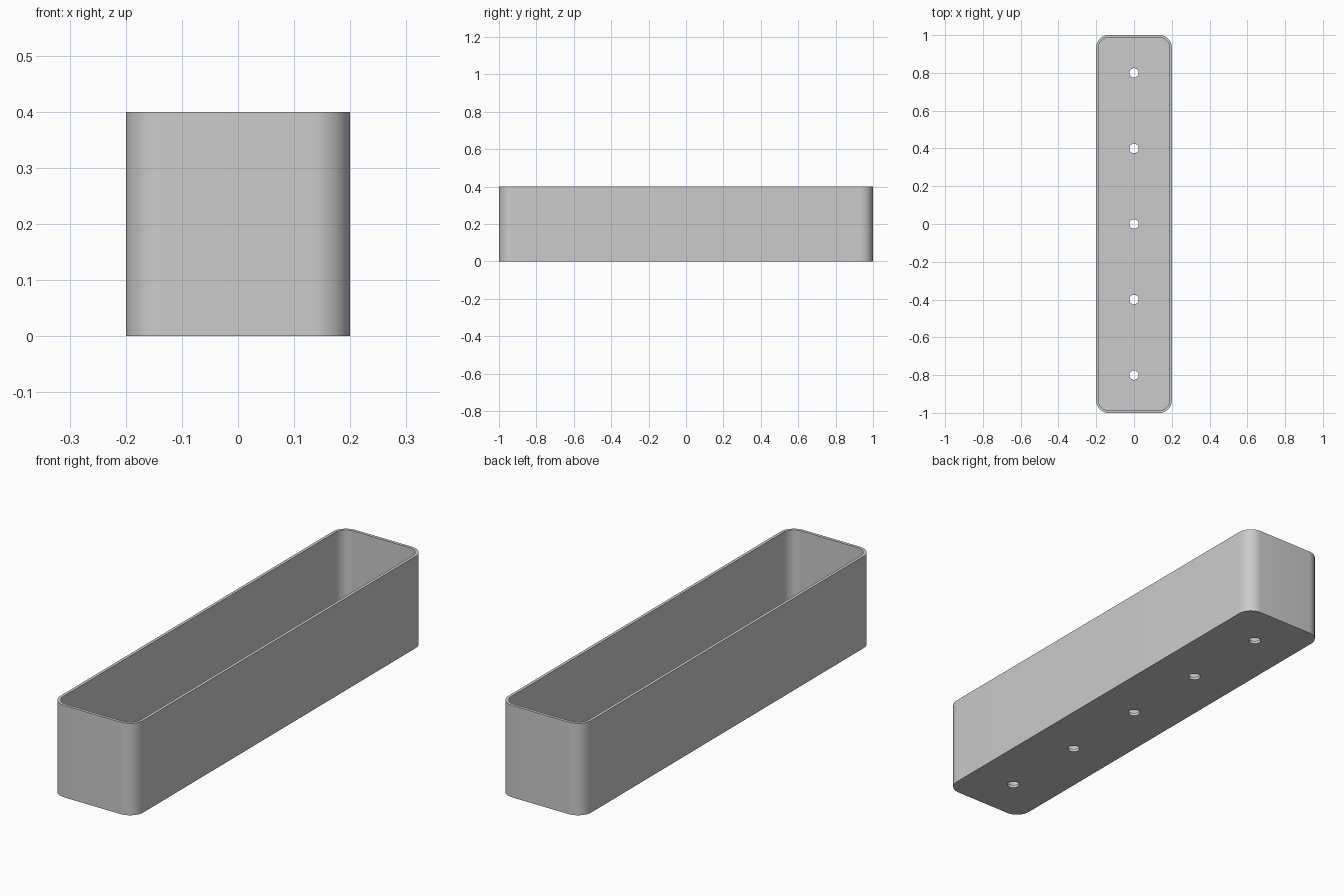
import bpy
import bmesh
from math import cos, sin, pi, radians

cube = bpy.data.objects.get("Cube")
if cube:
    bpy.data.objects.remove(cube, do_unlink=True)

WIDTH, LENGTH, HEIGHT = 0.4, 2.0, 0.4
WALL, FLOOR = 0.013, 0.013
CORNER, CORNER_STEPS = 0.065, 12
HOLE_RADIUS, HOLE_SIDES, HOLE_COUNT, HOLE_GAP = 0.025, 32, 5, 0.4

grey = bpy.data.materials.new("plain grey")
grey.use_nodes = True
colour = (0.6, 0.6, 0.6, 1)
grey.diffuse_color = colour
grey.node_tree.nodes["Principled BSDF"].inputs["Base Color"].default_value = colour

bm = bmesh.new()


def loop(points, z):
    """Closed ring of vertices at one height."""
    return [bm.verts.new((x, y, z)) for x, y in points]


def rounded_rectangle(inset):
    hx, hy, r = WIDTH / 2 - CORNER, LENGTH / 2 - CORNER, CORNER - inset
    points = []
    for quarter, (sx, sy) in enumerate([(1, 1), (-1, 1), (-1, -1), (1, -1)]):
        for i in range(CORNER_STEPS + 1):
            a = (quarter + i / CORNER_STEPS) * pi / 2
            points.append((sx * hx + r * cos(a), sy * hy + r * sin(a)))
    return points


def circle(y):
    turns = [2 * pi * i / HOLE_SIDES for i in range(HOLE_SIDES)]
    return [(HOLE_RADIUS * cos(a), y + HOLE_RADIUS * sin(a)) for a in turns]


def bridge(a, b):
    for i in range(len(a)):
        j = (i + 1) % len(a)
        bm.faces.new((a[i], a[j], b[j], b[i]))


def fill(rings):
    """Flat sheet bounded by the first ring and pierced by the others."""
    edges = []
    for ring in rings:
        for i, v in enumerate(ring):
            pair = (v, ring[(i + 1) % len(ring)])
            edges.append(bm.edges.get(pair) or bm.edges.new(pair))
    bmesh.ops.triangle_fill(bm, use_beauty=True, use_dissolve=False, edges=edges)


# Outer wall, rim and inner wall
outer, inner = rounded_rectangle(0), rounded_rectangle(WALL)
rings = [loop(outer, 0), loop(outer, HEIGHT), loop(inner, HEIGHT), loop(inner, FLOOR)]
for low, high in zip(rings, rings[1:]):
    bridge(low, high)

# Drain holes through the floor
under, over = [rings[0]], [rings[-1]]
for n in range(HOLE_COUNT):
    hole = circle((n - (HOLE_COUNT - 1) / 2) * HOLE_GAP)
    under.append(loop(hole, 0))
    over.append(loop(hole, FLOOR))
    bridge(under[-1], over[-1])

# Underside and inside of the floor
fill(under)
fill(over)
bmesh.ops.recalc_face_normals(bm, faces=bm.faces)

mesh = bpy.data.meshes.new("planter_box")
bm.to_mesh(mesh)
bm.free()
mesh.materials.append(grey)
box = bpy.data.objects.new("planter_box", mesh)
bpy.context.collection.objects.link(box)

bpy.ops.object.select_all(action="DESELECT")
box.select_set(True)
bpy.context.view_layer.objects.active = box
bpy.ops.object.shade_smooth_by_angle(angle=radians(30))
